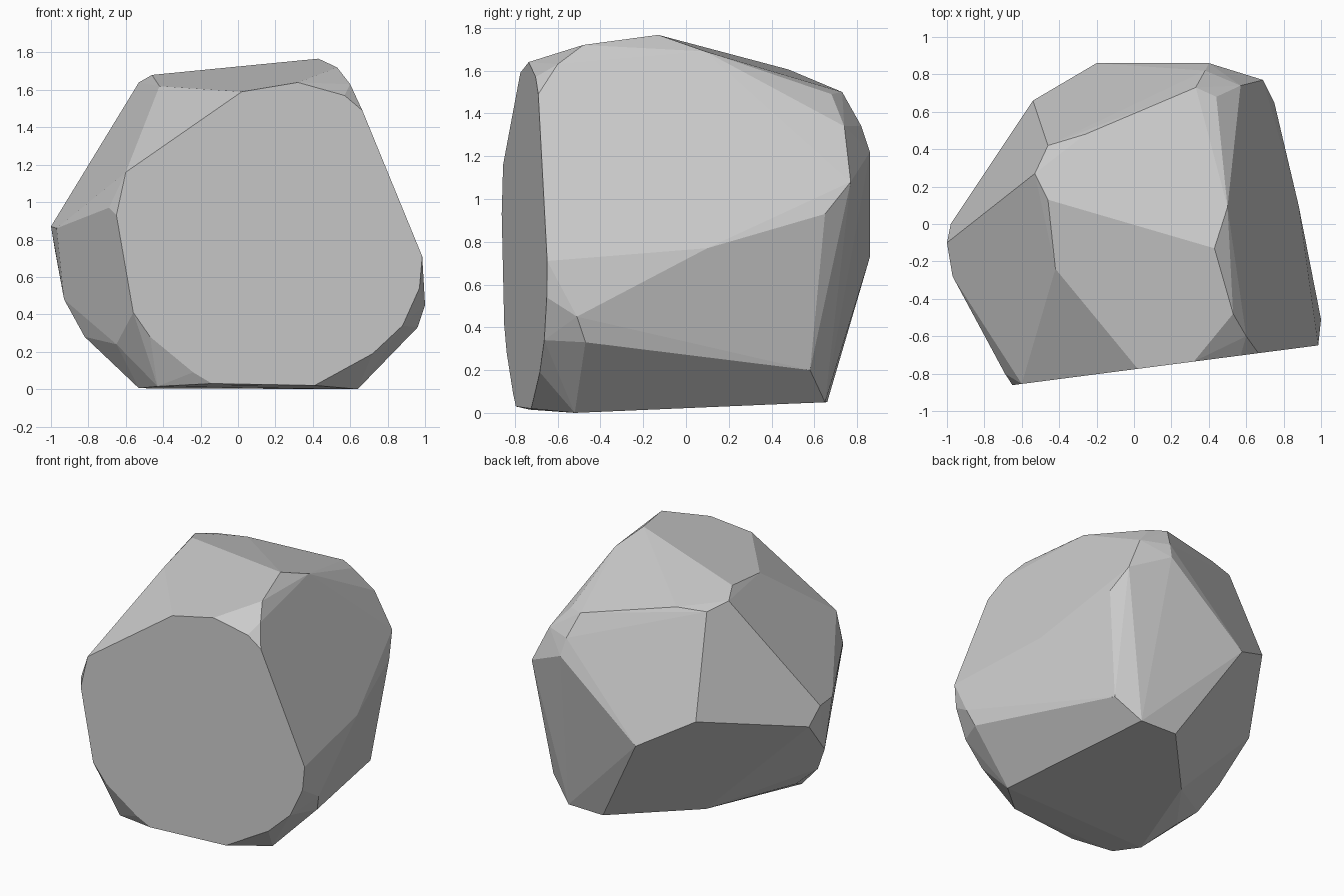
import bpy, bmesh
from math import radians

# Broad front facet: (x, z) outline lying on one slightly turned upright plane
front = [(-.14, .03), (.41, .02), (.72, .19), (.88, .34), (.97, .54), (.985, .71),
         (.665, 1.49), (.57, 1.57), (.32, 1.64), (.02, 1.59), (-.60, 1.16),
         (-.65, .93), (-.56, .41), (-.47, .28), (-.24, .09)]
points = [(x, -.777 + .13 * x, z) for x, z in front]

# Top facets
points += [(.43, -.13, 1.767), (.53, -.48, 1.72), (.60, -.60, 1.63), (.50, .09, 1.69),
           (.44, .68, 1.49), (.33, .73, 1.50), (-.26, .48, 1.605), (-.46, .42, 1.60),
           (-.53, .27, 1.64), (-.46, .13, 1.68), (-.42, -.24, 1.62)]

# Right side and back corners
points += [(1, -.51, .45), (.96, -.47, .33), (.88, .10, .77), (.75, .65, .93),
           (.69, .77, 1.08), (.57, .74, 1.34), (.40, .86, 1.22), (.38, .82, 1.34),
           (-.20, .86, .73), (-.54, .66, .92), (.65, .58, .20)]

# Left side
points += [(-1, -.10, .87), (-.98, 0, .75), (-.97, -.28, .86), (-.69, -.80, .97),
           (-.93, -.25, .48), (-.82, -.33, .28), (-.64, -.33, .12), (-.65, -.64, .24)]

# Underside
points += [(.48, .65, .05), (.20, .66, .05), (-.27, .16, .03), (-.53, -.56, .005),
           (-.43, -.73, .015), (.64, -.52, 0)]

# Wrap the corners in a convex shell and merge nearly flat triangles into facets
bm = bmesh.new()
for p in points:
    bm.verts.new(p)
hull = bmesh.ops.convex_hull(bm, input=bm.verts[:])
loose = {g for g in hull["geom_interior"] + hull["geom_unused"]
         if isinstance(g, bmesh.types.BMVert)}
bmesh.ops.delete(bm, geom=list(loose), context='VERTS')
bmesh.ops.dissolve_limit(bm, angle_limit=radians(3), verts=bm.verts[:], edges=bm.edges[:])
bmesh.ops.recalc_face_normals(bm, faces=bm.faces[:])

mesh = bpy.data.meshes.new("rock")
bm.to_mesh(mesh)
bm.free()
rock = bpy.data.objects.new("rock", mesh)
bpy.context.collection.objects.link(rock)
